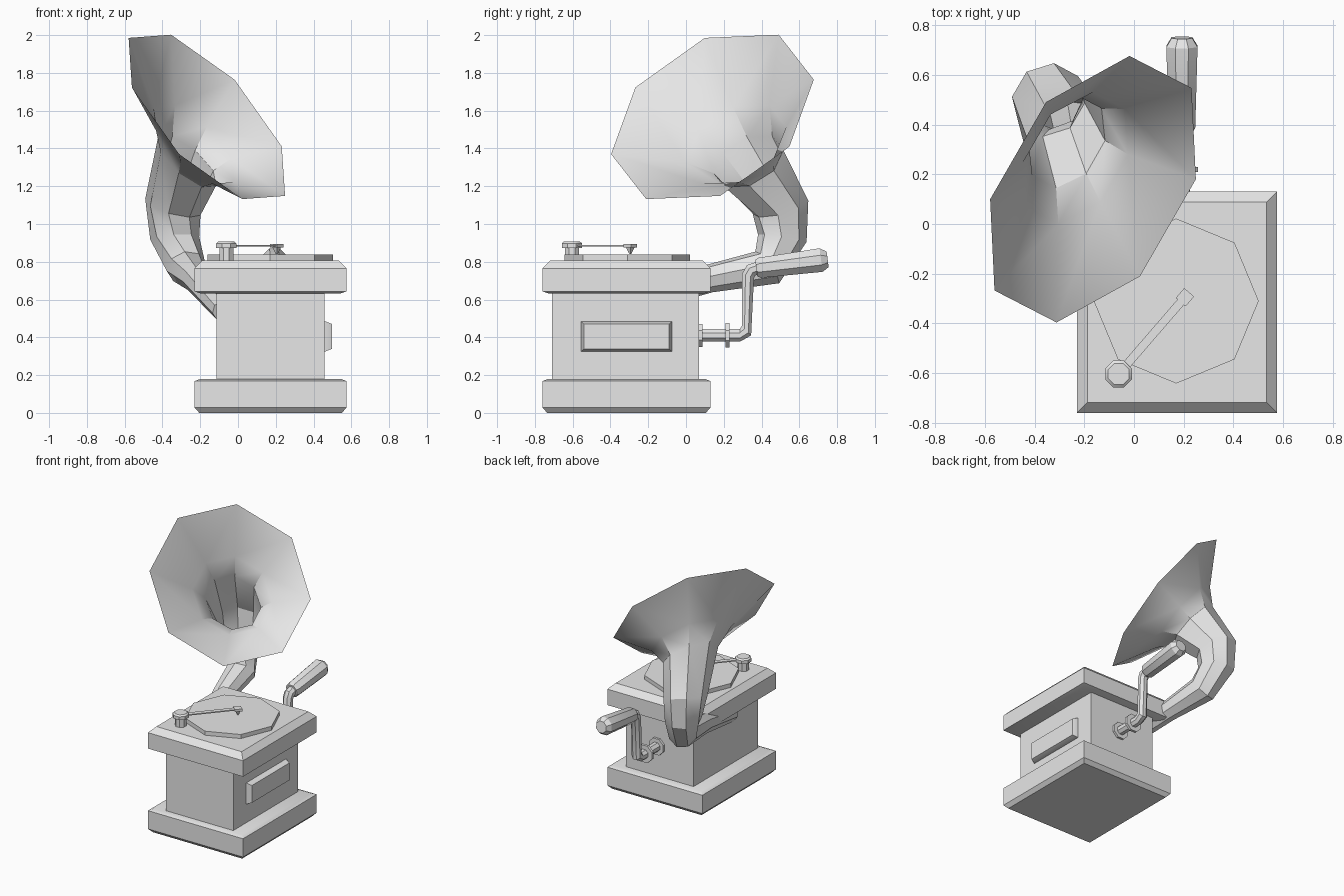
import bpy, bmesh, math
from mathutils import Vector

cube = bpy.data.objects.get("Cube")
if cube:
    bpy.data.objects.remove(cube, do_unlink=True)

grey = bpy.data.materials.new("plain_grey")
grey.use_nodes = True
grey.diffuse_color = (0.8, 0.8, 0.8, 1)
grey.node_tree.nodes["Principled BSDF"].inputs["Base Color"].default_value = (0.8, 0.8, 0.8, 1)


def loft(name, rings, cap_start=True, cap_end=True):
    """Skin a list of equal-sized point rings into one object."""
    bm = bmesh.new()
    loops = [[bm.verts.new(p) for p in ring] for ring in rings]
    n = len(loops[0])
    for a, b in zip(loops, loops[1:]):
        for i in range(n):
            j = (i + 1) % n
            bm.faces.new((a[i], a[j], b[j], b[i]))
    if cap_start:
        bm.faces.new(loops[0][::-1])
    if cap_end:
        bm.faces.new(loops[-1])
    bmesh.ops.recalc_face_normals(bm, faces=bm.faces)
    mesh = bpy.data.meshes.new(name)
    bm.to_mesh(mesh)
    bm.free()
    mesh.materials.append(grey)
    ob = bpy.data.objects.new(name, mesh)
    bpy.context.collection.objects.link(ob)
    bpy.ops.object.select_all(action="DESELECT")
    ob.select_set(True)
    bpy.context.view_layer.objects.active = ob
    bpy.ops.object.shade_smooth_by_angle(angle=math.radians(30))
    return ob


def ngon(center, normal, radius, start, sides=8, phase=0.0):
    """Regular polygon ring whose first corner points towards start."""
    n = Vector(normal).normalized()
    u = Vector(start)
    u = (u - n * u.dot(n)).normalized()
    v = n.cross(u)
    ring = []
    for i in range(sides):
        a = phase + math.tau * i / sides
        ring.append(Vector(center) + (u * math.cos(a) + v * math.sin(a)) * radius)
    return ring


def block(name, x0, x1, y0, y1, levels):
    """Rectangular block from (height, inset) levels."""
    loft(name, [[(x0 + d, y0 + d, z), (x1 - d, y0 + d, z),
                 (x1 - d, y1 - d, z), (x0 + d, y1 - d, z)] for z, d in levels])


X, Y, Z = Vector((1, 0, 0)), Vector((0, 1, 0)), Vector((0, 0, 1))
HALF = math.pi / 8

# Cabinet
outer = (-0.23, 0.575, -0.76, 0.13)
block("base_plinth", *outer, [(0, 0.025), (0.028, 0), (0.168, 0), (0.18, 0.03)])
block("cabinet_body", -0.113, 0.457, -0.71, 0.07, [(0.17, 0), (0.645, 0)])
block("cabinet_lid", *outer, [(0.633, 0.03), (0.643, 0), (0.765, 0), (0.807, 0.042)])

# Raised panel on the side
loft("side_panel", [[(x, -0.555 + d, 0.325 + d), (x, -0.075 - d, 0.325 + d),
                     (x, -0.075 - d, 0.485 - d), (x, -0.555 + d, 0.485 - d)]
                    for x, d in ((0.45, 0), (0.462, 0), (0.497, 0.014))])

# Turntable
loft("turntable", [ngon((0.17, -0.31, z), Z, 0.332, X) for z in (0.8, 0.838)])

# Tone arm with pivot and needle head
pivot, head = Vector((-0.062, -0.604, 0)), Vector((0.205, -0.295, 0))
along = (head - pivot).normalized()
side = Z.cross(along)
loft("arm_pivot", [ngon(pivot + Z * z, Z, r, X, phase=HALF) for z, r in
                   ((0.8, 0.04), (0.872, 0.04), (0.872, 0.058), (0.897, 0.058), (0.907, 0.046))])
loft("tone_arm", [[p + side * s * 0.017 + Z * z for s, z in
                   ((-1, 0.882), (1, 0.882), (1, 0.89), (-1, 0.89))] for p in (pivot, head)])
loft("needle_head", [ngon(head + Z * z, Z, r, along, 4, math.pi / 4) for z, r in
                     ((0.84, 0.004), (0.862, 0.016), (0.876, 0.022), (0.876, 0.037), (0.894, 0.037))])

# Crank: axle, arm and two collars
cx = 0.193
loft("crank_rod", [ngon((cx, y, z), n, r, X, phase=HALF) for y, z, n, r in (
    (0.06, 0.41, (0, 1, 0), 0.036), (0.285, 0.41, (0, 1, 0), 0.036),
    (0.32, 0.435, (0, 1, 1), 0.038), (0.328, 0.725, (0, 0.3, 1), 0.036),
    (0.345, 0.755, (0, 1, 0.8), 0.038), (0.39, 0.77, (0, 1, 0.12), 0.036))])
for name, y0, y1, r in (("wall_collar", 0.06, 0.087, 0.066), ("axle_collar", 0.21, 0.23, 0.07)):
    loft(name, [ngon((cx, y, 0.41), Y, r, X, phase=HALF) for y in (y0, y1)])
loft("crank_handle", [ngon((cx, y, z), (0, 1, 0.13), r, X, phase=HALF) for y, z, r in (
    (0.372, 0.766, 0.048), (0.39, 0.768, 0.058), (0.715, 0.809, 0.068), (0.75, 0.813, 0.045))])

# Horn: rings from the flared rim, down the neck, round the elbow to the cabinet side
horn = (
    ((-0.165, 0.14, 1.567), (0.666, -0.41, 0.62), 0.59),
    ((-0.235, 0.265, 1.42), (0.64, -0.4, 0.65), 0.29),
    ((-0.27, 0.33, 1.33), (0.6, -0.37, 0.7), 0.2),
    ((-0.345, 0.5, 1.09), (0.25, -0.25, 0.92), 0.153),
    ((-0.335, 0.51, 0.925), (-0.05, 0.15, 1), 0.13),
    ((-0.275, 0.43, 0.77), (-0.2, 0.75, 0.55), 0.105),
    ((-0.22, 0.12, 0.71), (-0.2, 0.94, 0.25), 0.075),
    ((-0.08, -0.42, 0.54), (-0.25, 0.92, 0.3), 0.057),
)
start = Vector((-0.415, -0.04, 0.418))
rings = []
for center, normal, radius in horn:
    ring = ngon(center, normal, radius, start)
    start = ring[0] - Vector(center)
    rings.append(ring)
loft("horn", rings, cap_start=False)
